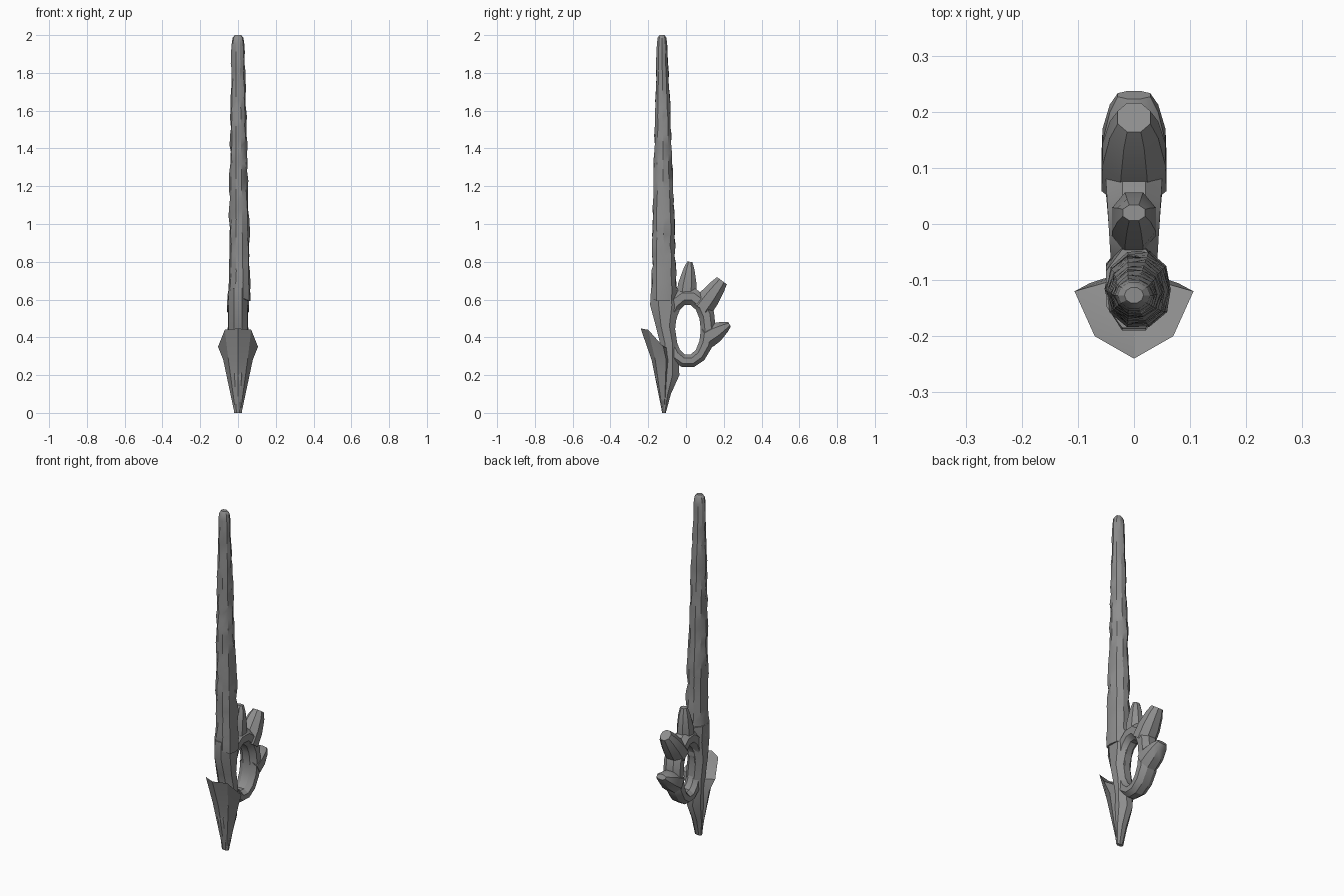
import bpy, bmesh, math, random
from mathutils import Vector

random.seed(4)
if "Cube" in bpy.data.objects:
    bpy.data.objects.remove(bpy.data.objects["Cube"])

grey = bpy.data.materials.new("stone grey")
grey.use_nodes = True
grey.diffuse_color = (0.27, 0.27, 0.27, 1)
shader = grey.node_tree.nodes["Principled BSDF"]
shader.inputs["Base Color"].default_value = grey.diffuse_color


def mix(start, end, t):
    return start + (end - start) * t


def loft(name, rings, peak=None, closed=False, sharp_angle=32):
    """Skin a row of rings, ending in flat caps, a fan to a peak, or a closed loop."""
    bm = bmesh.new()
    rows = [[bm.verts.new(point) for point in ring] for ring in rings]
    count = len(rows[0])
    following = rows[1:] + rows[:1] if closed else rows[1:]
    for low, high in zip(rows, following):
        for i in range(count):
            j = (i + 1) % count
            bm.faces.new((low[i], low[j], high[j], high[i]))
    if not closed:
        bm.faces.new(rows[0])
        if peak:
            tip = bm.verts.new(peak)
            for i in range(count):
                bm.faces.new((rows[-1][i], rows[-1][(i + 1) % count], tip))
        else:
            bm.faces.new(rows[-1])
    bmesh.ops.recalc_face_normals(bm, faces=bm.faces)
    mesh = bpy.data.meshes.new(name)
    bm.to_mesh(mesh)
    bm.free()
    mesh.materials.append(grey)
    part = bpy.data.objects.new(name, mesh)
    bpy.context.collection.objects.link(part)
    bpy.ops.object.select_all(action="DESELECT")
    part.select_set(True)
    bpy.context.view_layer.objects.active = part
    bpy.ops.object.shade_smooth_by_angle(angle=math.radians(sharp_angle))


def chamfered_ring(edge_a, edge_b, half_width):
    """Eight-sided section between two side-profile points, narrowed at both edges."""
    half = [(0, 0.42), (0.28, 1), (0.72, 1), (1, 0.42)]
    section = half + [(t, -w) for t, w in reversed(half)]
    across = Vector((half_width, 0, 0))
    return [edge_a.lerp(edge_b, t) + across * w for t, w in section]


def horn(name, root, tip, root_half, tip_half, width):
    """Blunt horn that keeps its girth at first, then narrows towards the tip."""
    root, tip = Vector((0, *root)), Vector((0, *tip))
    along = (tip - root).normalized()
    side = Vector((0, -along.z, along.y))
    rings = []
    for t in (0, 0.4, 0.8, 1):
        centre = root.lerp(tip, t)
        reach = side * mix(root_half, tip_half, t * t)
        rings.append(chamfered_ring(centre - reach, centre + reach,
                                    width * (1 - t ** 3 / 2)))
    loft(name, rings)


# Blade: rough ten-sided shaft, tapering to a rounded end
SIDES, STEPS = 10, 28


def blade_ring(t, z, scale=1, rough=0):
    ring = []
    for k in range(SIDES):
        angle = math.tau * k / SIDES
        radius = scale * (1 + random.uniform(-rough, rough))
        x = mix(0.008, 0, t) + mix(0.06, 0.034, t) * radius * math.cos(angle)
        y = mix(-0.115, -0.127, t) + mix(0.067, 0.029, t ** 1.3) * radius * math.sin(angle)
        ring.append((x, y, z + random.uniform(-rough, rough) / 8))
    return ring


blade = [blade_ring(s / STEPS, mix(0.6, 1.95, s / STEPS), rough=0.09) for s in range(STEPS)]
blade += [blade_ring(1, 1.95), blade_ring(1, 1.985, 0.85), blade_ring(1, 2, 0.5)]
loft("blade", blade, sharp_angle=28)

# Grip: point at the bottom, narrow neck, wide collar (height, centre y, half depth)
grip = []
for z, y, depth in [(0, -0.117, 0.01), (0.1, -0.11, 0.03), (0.2, -0.1, 0.065),
                    (0.36, -0.09, 0.045), (0.46, -0.11, 0.05),
                    (0.57, -0.11, 0.08), (0.66, -0.115, 0.07)]:
    front, back = Vector((0, y - depth, z)), Vector((0, y + depth, z))
    grip.append(chamfered_ring(front, back, mix(0.02, 0.05, min(1, z * 4))))
loft("grip", grip)

# Pommel hood: faceted shell flaring upwards to a raised front lip and two side tips
hood = []
for step in range(4):
    t = step / 3
    side_x, side_y = mix(0.02, 0.078, t), mix(-0.115, -0.105, t)
    front_y, back_y = mix(-0.127, -0.182, t), mix(-0.105, -0.08, t)
    shoulder_x, shoulder_y = side_x * 0.65, mix(front_y, side_y, 0.25)
    hood.append([(x, y, mix(0.005, 0.28, t)) for x, y in (
        (0, front_y), (shoulder_x, shoulder_y), (side_x, side_y),
        (0, back_y), (-side_x, side_y), (-shoulder_x, shoulder_y))])
hood.append([(0, -0.24, 0.447), (0.07, -0.2, 0.44), (0.106, -0.12, 0.35),
             (0, -0.09, 0.34), (-0.106, -0.12, 0.35), (-0.07, -0.2, 0.44)])
loft("pommel_hood", hood, peak=(0, -0.145, 0.37), sharp_angle=25)

# Guard ring: upright oval loop, a little heavier at the top and the back
guard = []
for k in range(14):
    angle = math.tau * k / 14
    c, s = math.cos(angle), math.sin(angle)
    thick = 0.08 + 0.012 * s
    inner = Vector((0, 0.01 + 0.068 * c, 0.44 + 0.135 * s))
    outer = inner + Vector((0, thick * c, thick * s))
    guard.append(chamfered_ring(inner, outer, 0.046 + 0.008 * c))
loft("guard_ring", guard, closed=True)

# Horns growing out of the guard ring
horn("upper_horn", (0, 0.61), (0.02, 0.8), 0.055, 0.014, 0.04)
horn("back_horn", (0.08, 0.55), (0.19, 0.7), 0.06, 0.032, 0.058)
horn("lower_horn", (0.11, 0.4), (0.23, 0.47), 0.06, 0.014, 0.058)
